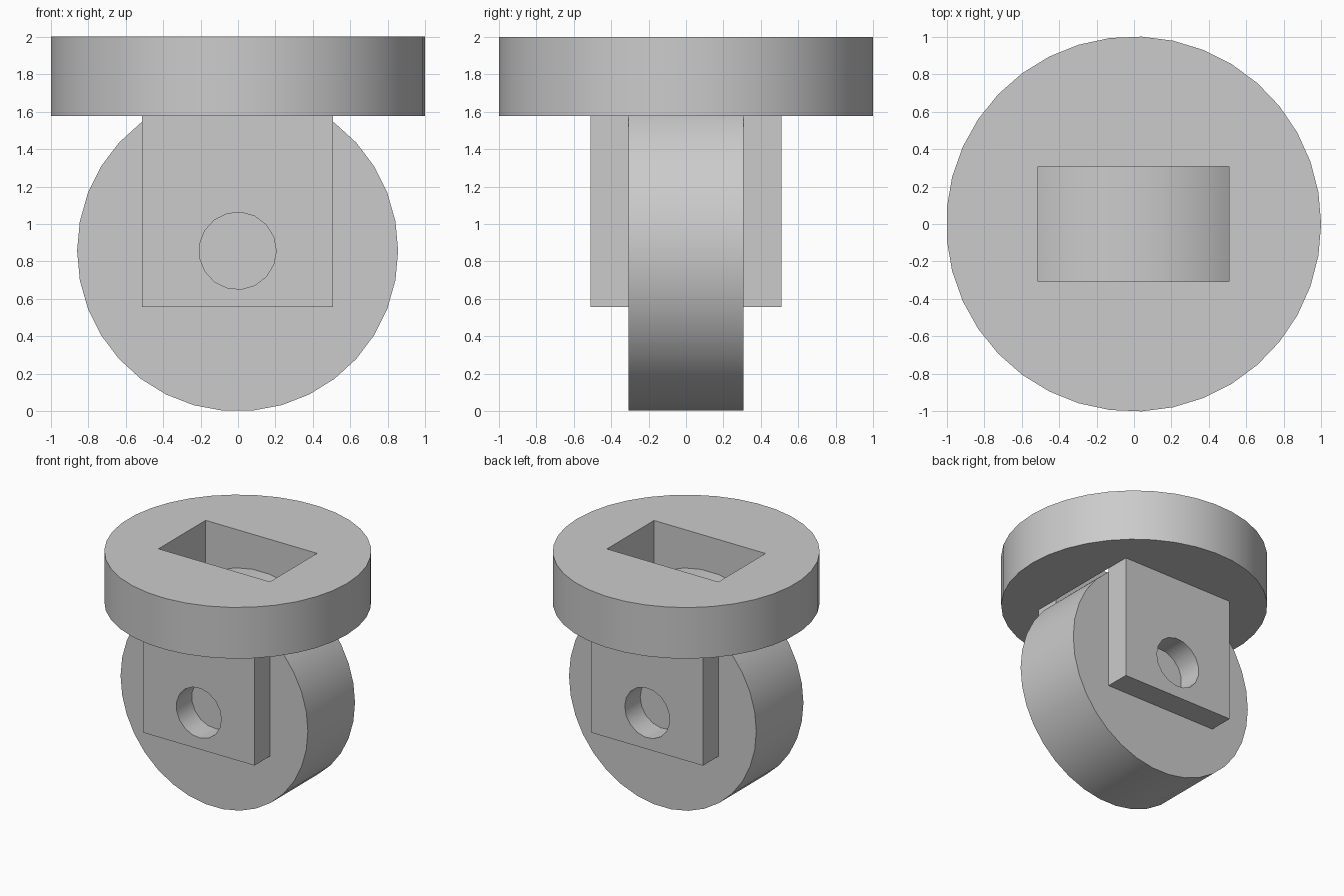
import bpy
import math

if "Cube" in bpy.data.objects:
    bpy.data.objects.remove(bpy.data.objects["Cube"], do_unlink=True)

grey = bpy.data.materials.new("plain grey")
grey.use_nodes = True
colour = (0.6, 0.6, 0.6, 1)
grey.diffuse_color = colour
grey.node_tree.nodes["Principled BSDF"].inputs["Base Color"].default_value = colour

PLATE_BOTTOM, PLATE_TOP = 1.577, 2.0
WHEEL_R, WHEEL_HALF = 0.857, 0.308
CHEEK_HALF, CHEEK_OUT, CHEEK_BOTTOM = 0.51, 0.51, 0.557
SHIFT = -0.002


def box(name, x, y, z):
    """Box from (min, max) pairs."""
    spans = (x, y, z)
    bpy.ops.mesh.primitive_cube_add(size=1, location=[sum(s) / 2 for s in spans])
    obj = bpy.context.object
    obj.name = name
    obj.scale = [s[1] - s[0] for s in spans]
    bpy.ops.object.transform_apply(location=True, rotation=True, scale=True)
    return obj


def cylinder(name, radius, depth, centre, sides, along_y=False):
    """Cylinder with a corner on +x, upright or lying along y."""
    bpy.ops.mesh.primitive_cylinder_add(vertices=sides, radius=radius, depth=depth)
    obj = bpy.context.object
    obj.name = name
    obj.rotation_euler.z = -math.pi / 2
    bpy.ops.object.transform_apply(rotation=True)
    obj.location = centre
    obj.rotation_euler.x = math.pi / 2 if along_y else 0
    bpy.ops.object.transform_apply(location=True, rotation=True, scale=True)
    return obj


def cut(obj, cutter):
    mod = obj.modifiers.new("cut", 'BOOLEAN')
    mod.operation, mod.solver, mod.object = 'DIFFERENCE', 'EXACT', cutter
    bpy.context.view_layer.objects.active = obj
    bpy.ops.object.modifier_apply(modifier=mod.name)
    bpy.data.objects.remove(cutter, do_unlink=True)


def finish(obj):
    obj.data.materials.clear()
    obj.data.materials.append(grey)
    bpy.ops.object.select_all(action='DESELECT')
    obj.select_set(True)
    bpy.context.view_layer.objects.active = obj
    bpy.ops.object.shade_smooth_by_angle(angle=math.radians(35))


side_span = (SHIFT - CHEEK_HALF, SHIFT + CHEEK_HALF)

# Round mounting plate with a rectangular slot above the wheel
plate = cylinder("mounting_plate", 1.001, PLATE_TOP - PLATE_BOTTOM,
                 (SHIFT, 0, (PLATE_TOP + PLATE_BOTTOM) / 2), 37)
cut(plate, box("slot_cutter", side_span, (-WHEEL_HALF, WHEEL_HALF), (1, 3)))
finish(plate)

# Wheel, rising slightly into the slot
finish(cylinder("wheel", WHEEL_R, 2 * WHEEL_HALF, (SHIFT, 0, WHEEL_R), 34, True))

# Bracket cheeks with axle holes, one on each side of the wheel
for name, sign in (("front_cheek", -1), ("back_cheek", 1)):
    y_span = sorted((sign * WHEEL_HALF, sign * CHEEK_OUT))
    cheek = box(name, side_span, y_span, (CHEEK_BOTTOM, PLATE_BOTTOM))
    cut(cheek, cylinder("hole_cutter", 0.206, 1,
                        (SHIFT, sign * 0.4, WHEEL_R), 17, True))
    finish(cheek)
